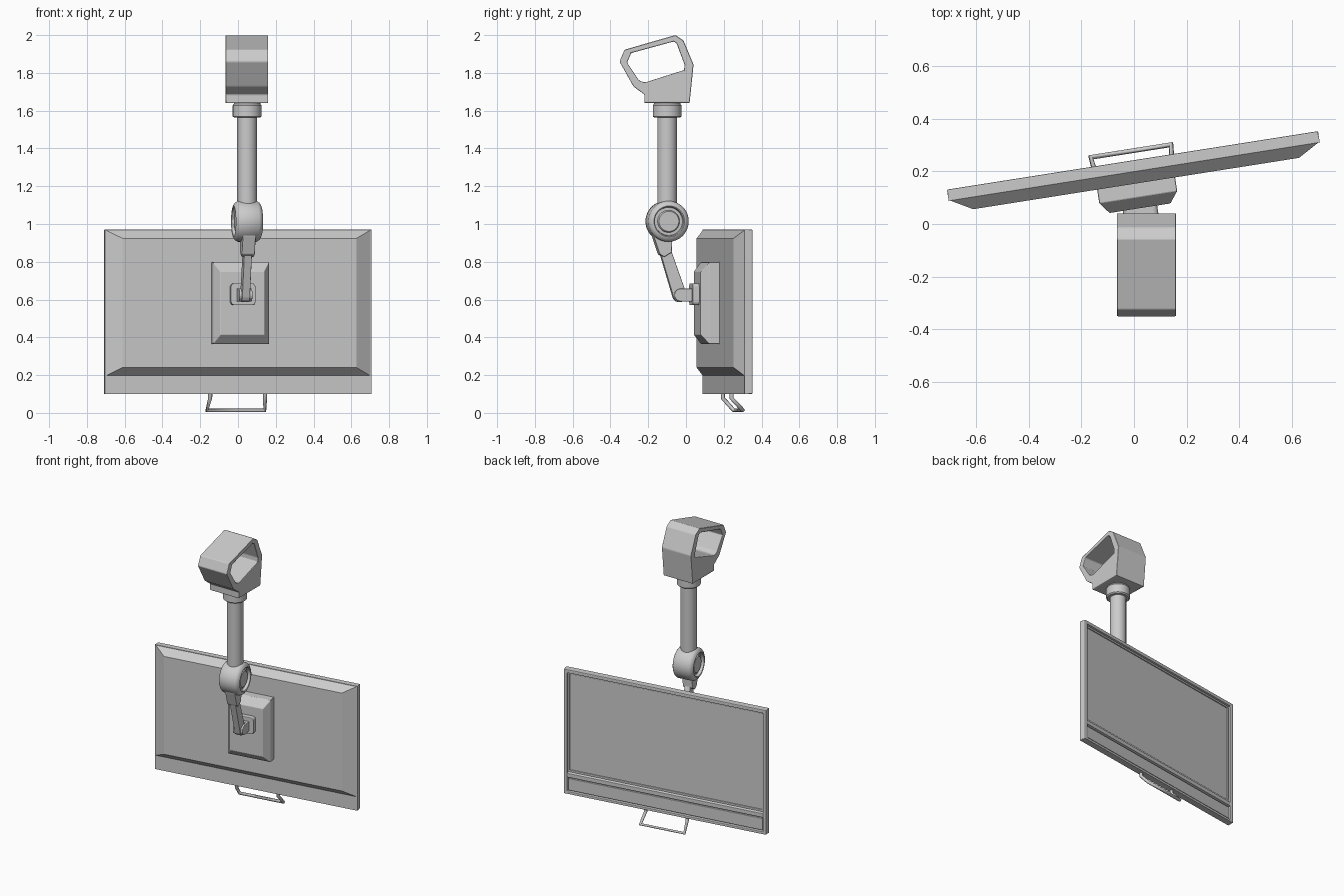
import bpy, bmesh, math
from mathutils import Matrix, Vector

if "Cube" in bpy.data.objects:
    bpy.data.objects.remove(bpy.data.objects["Cube"])

# Shared frame: the swivel joint and everything hanging from it are turned about z
PX, PY = 0.048, -0.10
TURN = Matrix.Translation((PX, PY, 0)) @ Matrix.Rotation(math.radians(8.95), 4, 'Z')
FIXED = Matrix.Identity(4)


def make(name, verts, faces, frame=TURN, bevel=0, segs=2, smooth=False):
    me = bpy.data.meshes.new(name)
    bm = bmesh.new()
    vs = [bm.verts.new(v) for v in verts]
    for f in faces:
        bm.faces.new([vs[i] for i in f])
    bmesh.ops.remove_doubles(bm, verts=bm.verts[:], dist=1e-5)
    bmesh.ops.recalc_face_normals(bm, faces=bm.faces[:])
    bm.to_mesh(me)
    bm.free()
    ob = bpy.data.objects.new(name, me)
    bpy.context.collection.objects.link(ob)
    ob.matrix_world = frame
    if bevel:
        m = ob.modifiers.new("bevel", 'BEVEL')
        m.width, m.segments, m.limit_method = bevel, segs, 'ANGLE'
        m.angle_limit = math.radians(20)
    if smooth:
        bpy.ops.object.select_all(action='DESELECT')
        ob.select_set(True)
        bpy.context.view_layer.objects.active = ob
        bpy.ops.object.shade_smooth_by_angle(angle=math.radians(35))
    return ob


def stack(name, layers, **kw):
    """Rectangular layers along depth: (depth, half width, z low, z high)."""
    verts, faces, n = [], [], len(layers)
    for v, w, a, b in layers:
        verts += [(-w, v, a), (w, v, a), (w, v, b), (-w, v, b)]
    for k in range(n - 1):
        for i in range(4):
            j = (i + 1) % 4
            faces.append((4*k + i, 4*k + j, 4*k + 4 + j, 4*k + 4 + i))
    faces += [(0, 1, 2, 3), tuple(range(4*n - 4, 4*n))]
    return make(name, verts, faces, **kw)


def ring(name, outer, inner, a, b, place, **kw):
    """Outline with a hole, extruded from a to b."""
    n = len(outer)
    verts = [place(p, d) for d in (a, b) for loop in (outer, inner) for p in loop]
    faces = []
    for i in range(n):
        j = (i + 1) % n
        for s, t in ((0, n), (n, 3*n), (3*n, 2*n), (2*n, 0)):
            faces.append((s + i, s + j, t + j, t + i))
    return make(name, verts, faces, **kw)


def prism(name, pts, x0, x1, **kw):
    """Side profile (depth, z) extruded in width."""
    n = len(pts)
    verts = [(x, p[0], p[1]) for x in (x0, x1) for p in pts]
    faces = [(i, (i+1) % n, n + (i+1) % n, n + i) for i in range(n)]
    faces += [tuple(range(n)), tuple(range(n, 2*n))]
    return make(name, verts, faces, **kw)


def lathe(name, prof, place, n=48, frame=TURN):
    """Profile (along, radius) spun round an axis; ends have radius 0."""
    verts, faces = [], []
    for k in range(n):
        t = 2 * math.pi * k / n
        verts += [place(h, r * math.cos(t), r * math.sin(t)) for h, r in prof]
    m = len(prof)
    for k in range(n):
        a, b = k * m, (k + 1) % n * m
        for i in range(m - 1):
            f = [a + i, a + i + 1, b + i + 1, b + i]
            if prof[i][1] == 0:
                f = f[:3]
            elif prof[i + 1][1] == 0:
                f = [f[0], f[1], f[3]]
            faces.append(f)
    return make(name, verts, faces, frame=frame, smooth=True)


# Clamp head with a slanted opening right through it
outer = [(-.352, 1.86), (-.325, 1.923), (-.056, 2.0), (-.013, 1.971), (.04, 1.844),
         (.019, 1.64), (-.22, 1.64), (-.22, 1.685), (-.278, 1.728)]
inner = [(-.312, 1.855), (-.29, 1.905), (-.066, 1.966), (-.05, 1.957), (-.008, 1.845),
         (-.01, 1.815), (-.205, 1.753), (-.225, 1.75), (-.25, 1.762)]
ring("clamp_head", outer, inner, -.065, .16, lambda p, d: (d, p[0], p[1]),
     frame=FIXED, bevel=.006)

# Pole with its collar
lathe("pole", [(1.05, 0), (1.05, .052), (1.6, .052), (1.6, 0)],
      lambda h, a, b: (PX + a, PY + b, h), frame=FIXED)
lathe("pole_collar", [(1.563, 0), (1.563, .068), (1.57, .076), (1.628, .076), (1.635, .07),
                      (1.65, .07), (1.65, 0)],
      lambda h, a, b: (PX + a, PY + b, h), frame=FIXED)

# Swivel joint, a rounded drum with recessed caps
half = [(.062, 0), (.062, .053), (.058, .057), (.05, .059), (.05, .074), (.07, .077),
        (.073, .082), (.07, .09), (.062, .101), (.05, .108)]
lathe("swivel_joint", half + [(-h, r) for h, r in reversed(half)],
      lambda h, a, b: (h, a, 1.014 + b))

# Bent arm: thick upper block and slim lower link with a rounded end
prism("arm_block", [(-.085, .97), (-.075, .93), (-.045, .84), (-.02, .825), (.02, .85),
                    (.025, .97)], -.035, .035, bevel=.005)
tip = [(.066 + .036 * math.cos(t), .622 + .036 * math.sin(t))
       for t in [math.radians(200 + 20 * k) for k in range(10)]]
prism("arm_link", [(-.04, .85)] + tip + [(.012, .88)], -.021, .021, bevel=.004)

# Tilt pivot: fork lugs, hub and mounting plate
for s, label in ((-1, "left"), (1, "right")):
    x0, x1 = sorted((s * .021, s * .035))
    lug = [(.068 + .034 * math.cos(t), .624 + .034 * math.sin(t))
           for t in [math.radians(90 + 20 * k) for k in range(10)]]
    prism("fork_lug_" + label, lug + [(.14, .59), (.14, .658)], x0, x1, bevel=.003)
stack("pivot_hub", [(.105, .034, .59, .658), (.14, .034, .59, .658)], bevel=.004)
c, hw, hz, r = .628, .066, .058, .018
plate = [(sx * (hw - r) + r * math.cos(math.radians(q + d)),
          c + sz * (hz - r) + r * math.sin(math.radians(q + d)))
         for q, sx, sz in ((0, 1, 1), (90, -1, 1), (180, -1, -1), (270, 1, -1))
         for d in (0, 30, 60, 90)]
n = len(plate)
make("mount_plate", [(x, v, z) for v in (.128, .165) for x, z in plate],
     [(i, (i+1) % n, n + (i+1) % n, n + i) for i in range(n)]
     + [tuple(range(n)), tuple(range(n, 2*n))], bevel=.005)

# Rear housing and display back
stack("rear_housing", [(.162, .117, .413, .748), (.205, .15, .365, .798),
                       (.26, .15, .365, .798)], bevel=.002, segs=1)
stack("display_back", [(.257, .627, .24, .924), (.305, .712, .195, .969),
                       (.31, .712, .195, .969)])

# Display: slab, rim round the sunken screen, divider and lower strip
stack("display_slab", [(.303, .714, .10, .97), (.325, .714, .10, .97)])
box = lambda w, a, b: [(-w, a), (w, a), (w, b), (-w, b)]
flat = lambda p, d: (p[0], d, p[1])
ring("display_rim", box(.714, .10, .97), box(.69, .118, .945), .32, .346, flat, bevel=.005)
ring("screen_gasket", box(.692, .25, .947), box(.678, .264, .933), .32, .332, flat, bevel=.003)
stack("divider_bar", [(.32, .692, .212, .252), (.344, .692, .216, .244)], bevel=.003)
stack("lower_strip", [(.32, .684, .124, .206), (.338, .684, .124, .206)], bevel=.003)

# Pull handle under the display
cu = bpy.data.curves.new("pull_handle", 'CURVE')
cu.dimensions = '3D'
cu.bevel_depth, cu.bevel_resolution, cu.use_fill_caps = .011, 2, True
path = [(-.146, .322, .115), (-.147, .322, .078), (-.155, .382, .013)]
path += [(-x, y, z) for x, y, z in reversed(path)]
sp = cu.splines.new('POLY')
sp.points.add(len(path) - 1)
for p, q in zip(sp.points, path):
    p.co = (*q, 1)
handle = bpy.data.objects.new("pull_handle", cu)
bpy.context.collection.objects.link(handle)
handle.matrix_world = TURN
